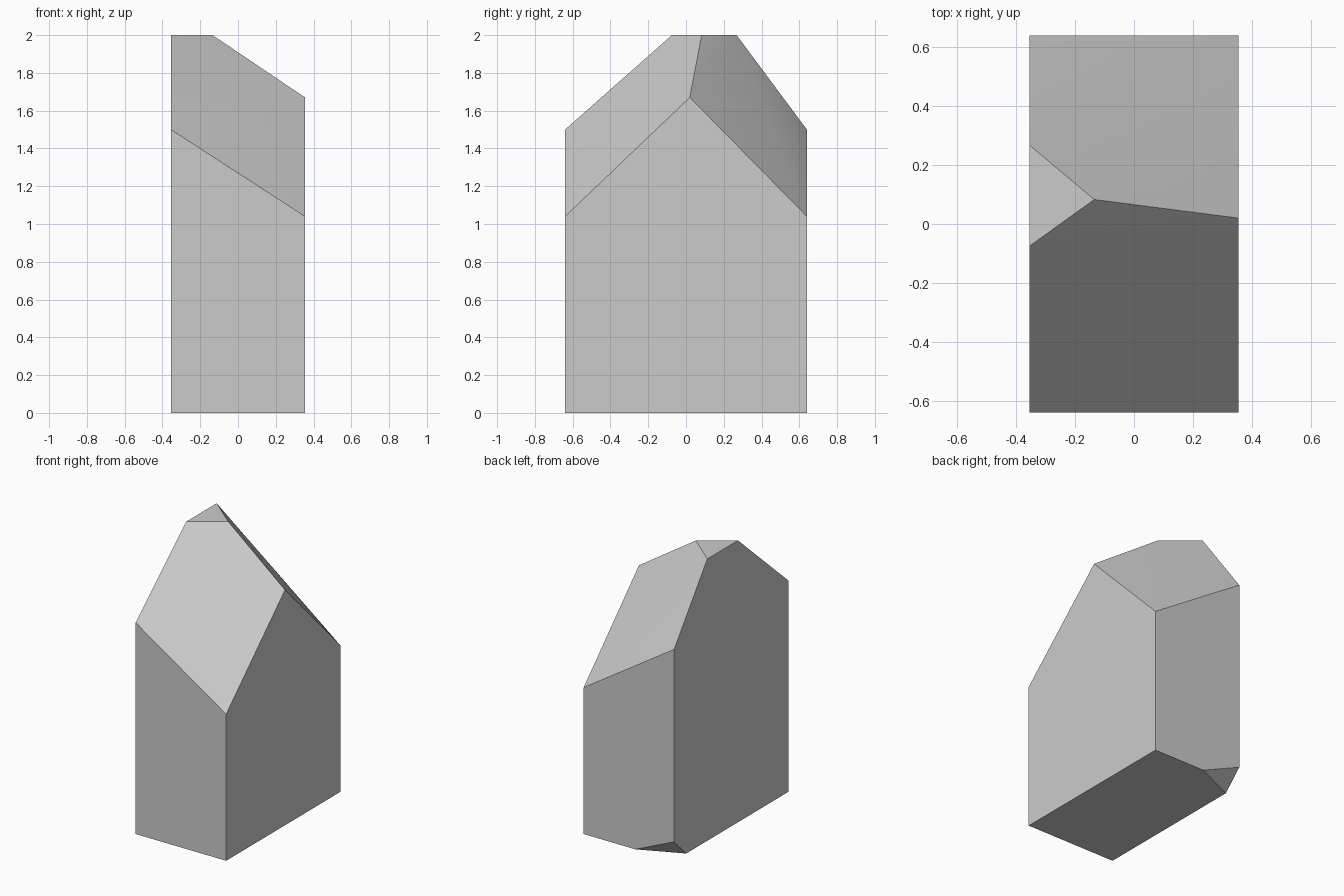
import bpy
import bmesh
import math

cube = bpy.data.objects.get("Cube")
if cube:
    bpy.data.objects.remove(cube, do_unlink=True)

# Stone colour
grey = (0.6, 0.6, 0.6, 1.0)
stone = bpy.data.materials.new("stone grey")
stone.use_nodes = True
stone.diffuse_color = grey
stone.node_tree.nodes["Principled BSDF"].inputs["Base Color"].default_value = grey

X, Y = 0.355, 0.64      # half width and half depth
SHOULDER_LOW, SHOULDER_HIGH = 1.04, 1.5
TOP = 2.0

# Base, with one corner chipped off
base = [(-X, -Y, 0), (X, -Y, 0), (X, Y, 0)]
chip = [(-0.05, Y, 0), (-X, 0.505, 0), (-X, Y, 0.135)]

# Sloping shoulders at the front and back
shoulders = [(x, y, z) for y in (-Y, Y)
             for x, z in ((-X, SHOULDER_HIGH), (X, SHOULDER_LOW))]

# Ridge rising to a small flat tip
ridge = [(X, 0.02, 1.67), (-0.135, 0.083, TOP)]
tip = [(-X, -0.075, TOP), (-X, 0.268, TOP)]

# Faceted crystal block wrapped around the corner points
bm = bmesh.new()
for point in base + chip + shoulders + ridge + tip:
    bm.verts.new(point)
bmesh.ops.convex_hull(bm, input=bm.verts[:])
bmesh.ops.dissolve_limit(bm, angle_limit=math.radians(0.5),
                         verts=bm.verts[:], edges=bm.edges[:])
bmesh.ops.recalc_face_normals(bm, faces=bm.faces[:])

mesh = bpy.data.meshes.new("crystal_block")
bm.to_mesh(mesh)
bm.free()
mesh.materials.append(stone)
block = bpy.data.objects.new("crystal_block", mesh)
bpy.context.collection.objects.link(block)

# Slightly bent slopes blend smoothly, all other edges stay sharp
bpy.ops.object.select_all(action="DESELECT")
block.select_set(True)
bpy.context.view_layer.objects.active = block
bpy.ops.object.shade_smooth_by_angle(angle=math.radians(20))
